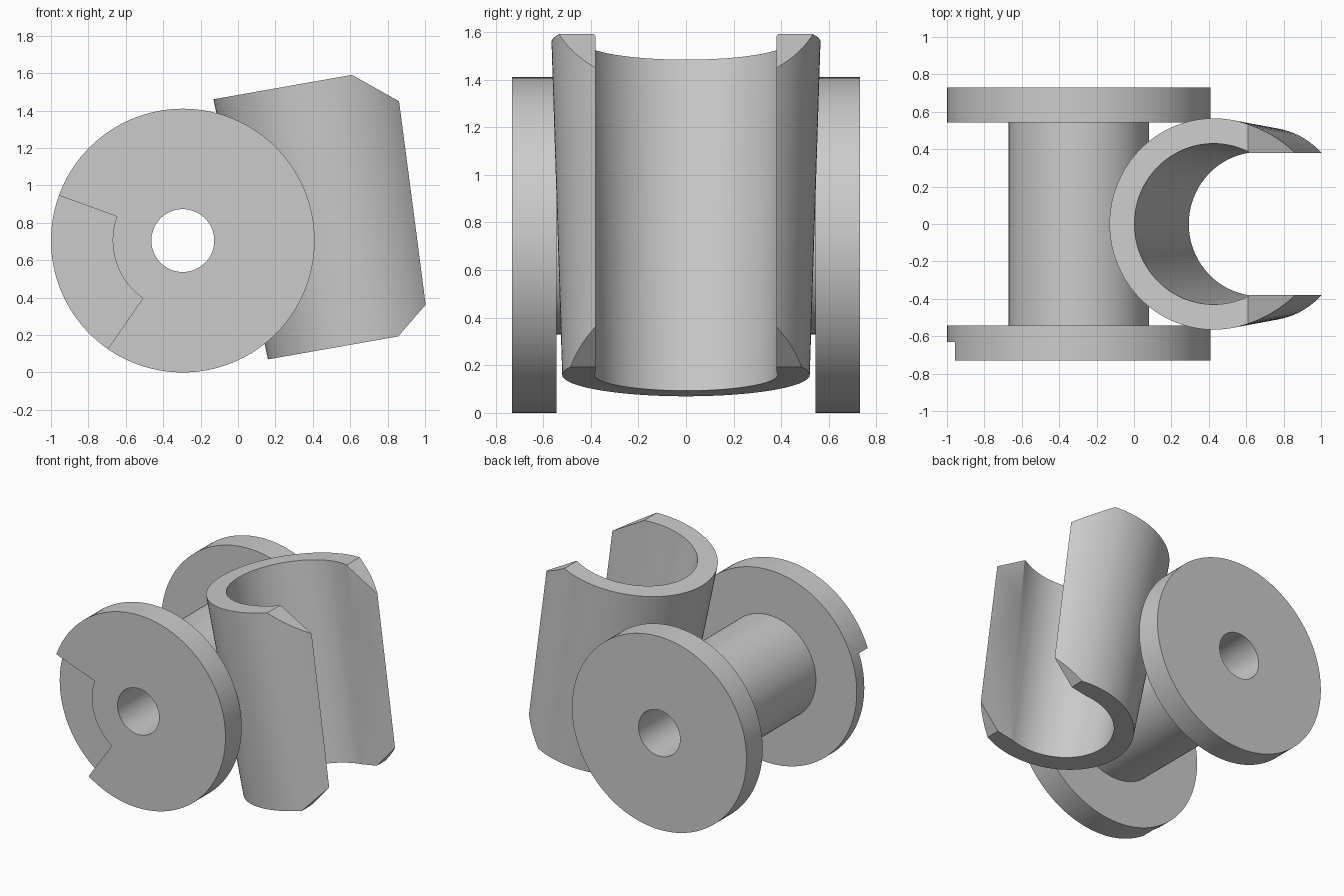
import bpy, bmesh
from math import radians, cos, sin
from mathutils import Matrix

cube = bpy.data.objects.get("Cube")
if cube:
    bpy.data.objects.remove(cube, do_unlink=True)

grey = bpy.data.materials.new("plain grey")
grey.use_nodes = True
colour = (0.6, 0.6, 0.6, 1)
grey.diffuse_color = colour
grey.node_tree.nodes["Principled BSDF"].inputs["Base Color"].default_value = colour


def make_object(name, bm):
    bmesh.ops.recalc_face_normals(bm, faces=bm.faces)
    mesh = bpy.data.meshes.new(name)
    bm.to_mesh(mesh)
    bm.free()
    mesh.materials.append(grey)
    obj = bpy.data.objects.new(name, mesh)
    bpy.context.collection.objects.link(obj)
    return obj


def revolve(name, profile, start=0, end=360, steps=128):
    """Turn a closed (radius, height) profile about z, capping partial turns."""
    bm = bmesh.new()
    full = end - start == 360
    rings = []
    for i in range(steps if full else steps + 1):
        a = radians(start + (end - start) * i / steps)
        rings.append([bm.verts.new((r * cos(a), r * sin(a), z)) for r, z in profile])
    pairs = list(zip(rings, rings[1:])) + ([(rings[-1], rings[0])] if full else [])
    n = len(profile)
    for a, b in pairs:
        for j in range(n):
            k = (j + 1) % n
            bm.faces.new((a[j], a[k], b[k], b[j]))
    if not full:
        bm.faces.new(rings[0])
        bm.faces.new(rings[-1])
    return make_object(name, bm)


def prism(name, outline, half_width):
    """Extrude an (x, z) outline symmetrically along y."""
    bm = bmesh.new()
    face = bm.faces.new([bm.verts.new((x, -half_width, z)) for x, z in outline])
    out = bmesh.ops.extrude_face_region(bm, geom=[face])["geom"]
    verts = [g for g in out if isinstance(g, bmesh.types.BMVert)]
    bmesh.ops.translate(bm, vec=(0, 2 * half_width, 0), verts=verts)
    return make_object(name, bm)


def cut(target, cutter):
    cutter.hide_render = True
    mod = target.modifiers.new("cut", "BOOLEAN")
    mod.operation, mod.solver, mod.object = "DIFFERENCE", "EXACT", cutter
    bpy.context.view_layer.objects.active = target
    bpy.ops.object.modifier_apply(modifier=mod.name)
    bpy.data.objects.remove(cutter, do_unlink=True)


def finish(obj, matrix):
    obj.matrix_world = matrix
    bpy.ops.object.select_all(action="DESELECT")
    obj.select_set(True)
    bpy.context.view_layer.objects.active = obj
    bpy.ops.object.shade_smooth_by_angle(angle=radians(25))


# Spool: two flanges on a bored core
bore, core, rim, inner, outer = 0.168, 0.375, 0.705, 0.543, 0.73
spool = revolve("spool", [(bore, -outer), (rim, -outer), (rim, -inner), (core, -inner),
                          (core, inner), (rim, inner), (rim, outer), (bore, outer)])
# Shallow sector recess in the front flange
cut(spool, revolve("recess_cutter", [(core, 0.63), (0.9, 0.63), (0.9, 0.9), (core, 0.9)],
                   160, 235.3, 32))
finish(spool, Matrix.Translation((-0.295, 0, rim)) @ Matrix.Rotation(radians(90), 4, "X"))

# Clip: tapered tube, slotted down one side, with chamfered arm ends
height = 1.42
clip = revolve("clip", [(0.385, 0), (0.52, 0), (0.565, height), (0.43, height)])
cut(clip, prism("slot_cutter", [(0, -1), (1, -1), (1, 2), (0, 2)], 0.38))
for name, end, step, tip, rise in (("top_chamfer_cutter", height, 1, 0.409, 0.182),
                                   ("bottom_chamfer_cutter", 0, -1, 0.36, 0.14)):
    begin = 0.187
    slope = rise / (tip - begin)
    cut(clip, prism(name, [(begin - 0.1, end + step * 0.1 * slope),
                           (begin + 0.6, end - step * 0.6 * slope),
                           (begin + 0.6, end + step * 0.3)], 1))
finish(clip, Matrix.Translation((0.672, 0, 0.16)) @ Matrix.Rotation(radians(-10), 4, "Y"))
